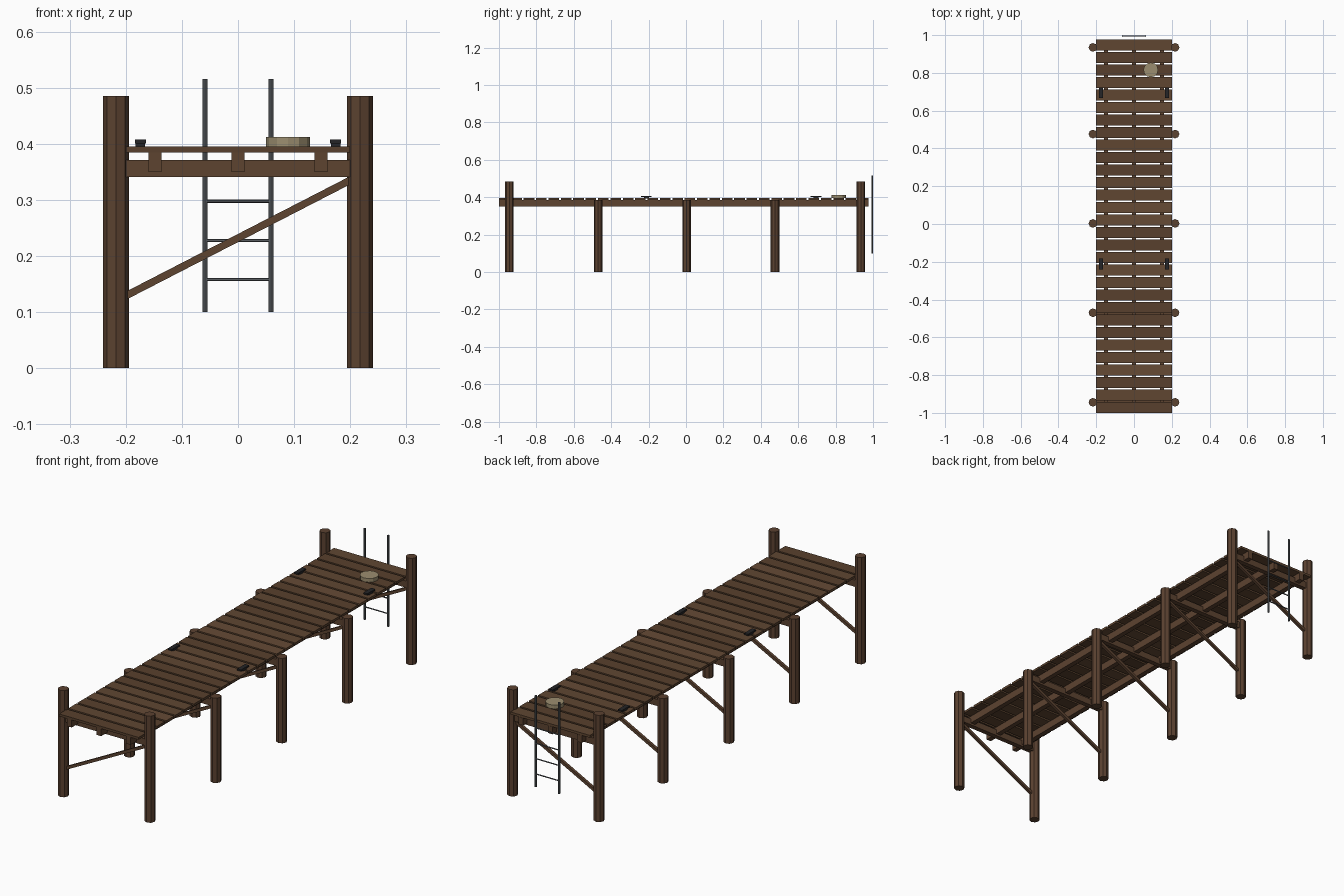
import bpy, random
from math import pi
from mathutils import Vector

if "Cube" in bpy.data.objects:
    bpy.data.objects.remove(bpy.data.objects["Cube"])

random.seed(4)


def material(name, rgb):
    m = bpy.data.materials.new(name)
    m.diffuse_color = (*rgb, 1)
    m.use_nodes = True
    m.node_tree.nodes["Principled BSDF"].inputs["Base Color"].default_value = m.diffuse_color
    return m


POST = material("post_wood", (0.105, 0.054, 0.030))
BEAM = material("beam_wood", (0.110, 0.056, 0.030))
PLANKS = [material(f"plank_wood_{i}", (0.115 * k, 0.061 * k, 0.031 * k))
          for i, k in enumerate((0.85, 1.0, 1.15))]
STEEL = material("steel", (0.10, 0.11, 0.12))
IRON = material("iron", (0.018, 0.018, 0.02))
ROPE = material("rope", (0.33, 0.27, 0.16))


def finish(name, mat):
    o = bpy.context.object
    o.name = name
    o.data.materials.append(mat)
    return o


def box(name, loc, size, mat):
    bpy.ops.mesh.primitive_cube_add(size=1, location=loc)
    bpy.context.object.scale = size
    return finish(name, mat)


def rod(name, a, b, r, sides, mat):
    a, b = Vector(a), Vector(b)
    d = b - a
    bpy.ops.mesh.primitive_cylinder_add(vertices=sides, radius=r, depth=d.length,
                                        location=(a + b) / 2)
    bpy.context.object.rotation_euler = d.to_track_quat('Z', 'Y').to_euler()
    return finish(name, mat)


# Support bents: two posts, cross beam and diagonal brace each
BENTS = (-0.944, -0.47, 0.003, 0.476, 0.935)
PX = 0.2175
for i, y in enumerate(BENTS):
    top = 0.485 if i in (0, len(BENTS) - 1) else 0.386
    for s in (-1, 1):
        rod("post", (s * PX, y, 0), (s * PX, y, top), 0.023, 8, POST)
    box("cross_beam", (0, y, 0.356), (2 * PX, 0.023, 0.030), BEAM)
    brace = box("diagonal_brace", (0, y, 0.232), (0.49, 0.013, 0.013), BEAM)
    brace.rotation_euler.y = -0.4755

# Long stringers under the deck
for x in (-0.148, 0, 0.148):
    box("stringer", (x, -0.0115, 0.367), (0.023, 1.977, 0.034), BEAM)

# Deck planks
for i in range(30):
    box("deck_plank", (0, -0.9718 + 0.0662 * i, 0.3895), (0.4, 0.0565, 0.011),
        random.choice(PLANKS))

# Mooring cleats
for y in (-0.212, 0.695):
    for x in (-0.174, 0.174):
        box("cleat_base", (x, y, 0.398), (0.017, 0.026, 0.007), IRON)
        box("cleat_bar", (x, y, 0.404), (0.020, 0.057, 0.007), IRON)

# Rope coil
rod("rope_coil", (0.089, 0.816, 0.395), (0.089, 0.816, 0.412), 0.039, 12, ROPE)

# Swim ladder at the far end
LY = 0.9953
for x in (-0.059, 0.059):
    rod("ladder_rail", (x, LY, 0.10), (x, LY, 0.515), 0.0047, 8, STEEL)
for i in range(4):
    z = 0.158 + 0.0697 * i
    rod("ladder_rung", (-0.059, LY, z), (0.059, LY, z), 0.003, 6, STEEL)
